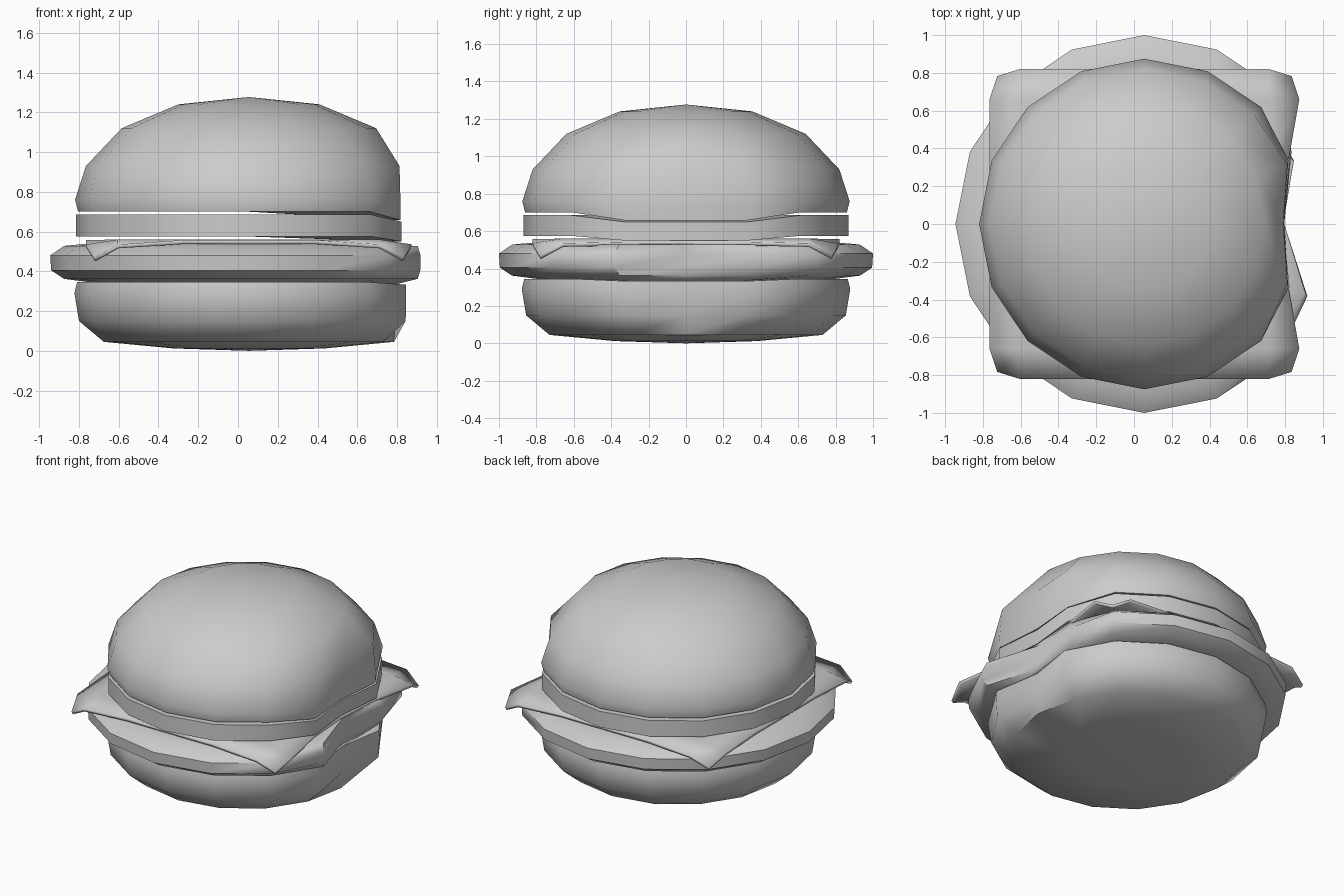
import bpy, bmesh, math

if "Cube" in bpy.data.objects:
    bpy.data.objects.remove(bpy.data.objects["Cube"])

CX = 0.055      # burger centre before the bite on the +x side
SEG = 16


def finish(name, bm, angle):
    bmesh.ops.recalc_face_normals(bm, faces=bm.faces)
    me = bpy.data.meshes.new(name)
    bm.to_mesh(me)
    bm.free()
    ob = bpy.data.objects.new(name, me)
    bpy.context.collection.objects.link(ob)
    bpy.ops.object.select_all(action='DESELECT')
    ob.select_set(True)
    bpy.context.view_layer.objects.active = ob
    bpy.ops.object.shade_smooth_by_angle(angle=math.radians(angle))
    return ob


def layer(name, profile, curve, shift=0.0, depth=0.79, angle=50):
    """Round layer from (radius, z, droop at bite) points, first and last on the axis."""
    bm = bmesh.new()
    rings = []
    for r, z, droop in profile:
        ring = []
        for i in range(SEG if r else 1):
            a = 2 * math.pi * i / SEG
            x, y = CX + r * math.cos(a), r * math.sin(a)
            limit = depth + curve * (y - shift) ** 2
            if x > 0.75 and abs(y) < 0.45:
                z2 = z - droop
            else:
                z2 = z
            ring.append(bm.verts.new((min(x, limit), y, z2)))
        rings.append(ring)
    for lo, hi in zip(rings, rings[1:]):
        for i in range(SEG):
            j = (i + 1) % SEG
            if len(lo) == 1:
                bm.faces.new((lo[0], hi[j], hi[i]))
            elif len(hi) == 1:
                bm.faces.new((lo[i], lo[j], hi[0]))
            else:
                bm.faces.new((lo[i], lo[j], hi[j], hi[i]))
    return finish(name, bm, angle)


# Bottom bun
layer("bottom_bun", [(0, 0.0, 0), (0.38, 0.012, 0), (0.73, 0.045, 0), (0.855, 0.15, 0),
                     (0.878, 0.29, 0), (0.865, 0.345, 0.012), (0, 0.345, 0)], 0.5)

# Patty, with a pointed leftover beside the bite
layer("patty", [(0, 0.345, 0), (0.8, 0.345, 0.01), (0.93, 0.362, 0), (0.995, 0.405, 0),
                (1.0, 0.48, 0), (0.93, 0.528, 0), (0.8, 0.54, 0.01), (0, 0.54, 0)],
      0.55, shift=0.1)

# Tomato slice
layer("tomato_slice", [(0, 0.575, 0), (0.87, 0.575, 0.025), (0.87, 0.685, 0.035),
                       (0, 0.685, 0)], 0.3, angle=40)

# Top bun
layer("top_bun", [(0, 0.70, 0), (0.86, 0.70, 0.042), (0.875, 0.76, 0.03), (0.82, 0.93, 0),
                  (0.64, 1.12, 0), (0.355, 1.24, 0), (0, 1.277, 0)], 0.25)

# Cheese slice: square sheet with drooping corners
bm = bmesh.new()
steps = [-0.82, -0.66, -0.33, 0, 0.33, 0.66, 0.82]
grid = []
for u in steps:
    row = []
    for v in steps:
        x, y, z = u, v, 0.56
        on_u, on_v = abs(u) > 0.8, abs(v) > 0.8
        if on_u and on_v:
            x, y, z = u * 0.95, v * 0.955, 0.468
        elif on_u or on_v:
            along = abs(v) if on_u else abs(u)
            z = 0.535 if along > 0.6 else 0.557
        x += CX
        if abs(y) < 0.5:
            x = min(x, 0.795 + 0.2 * y * y)
            if x > 0.75:
                z -= 0.015
        row.append(bm.verts.new((x, y, z)))
    grid.append(row)
for i in range(6):
    for j in range(6):
        bm.faces.new((grid[i][j], grid[i + 1][j], grid[i + 1][j + 1], grid[i][j + 1]))
cheese = finish("cheese_slice", bm, 50)
mod = cheese.modifiers.new("thickness", 'SOLIDIFY')
mod.thickness = 0.02
mod.offset = -1
